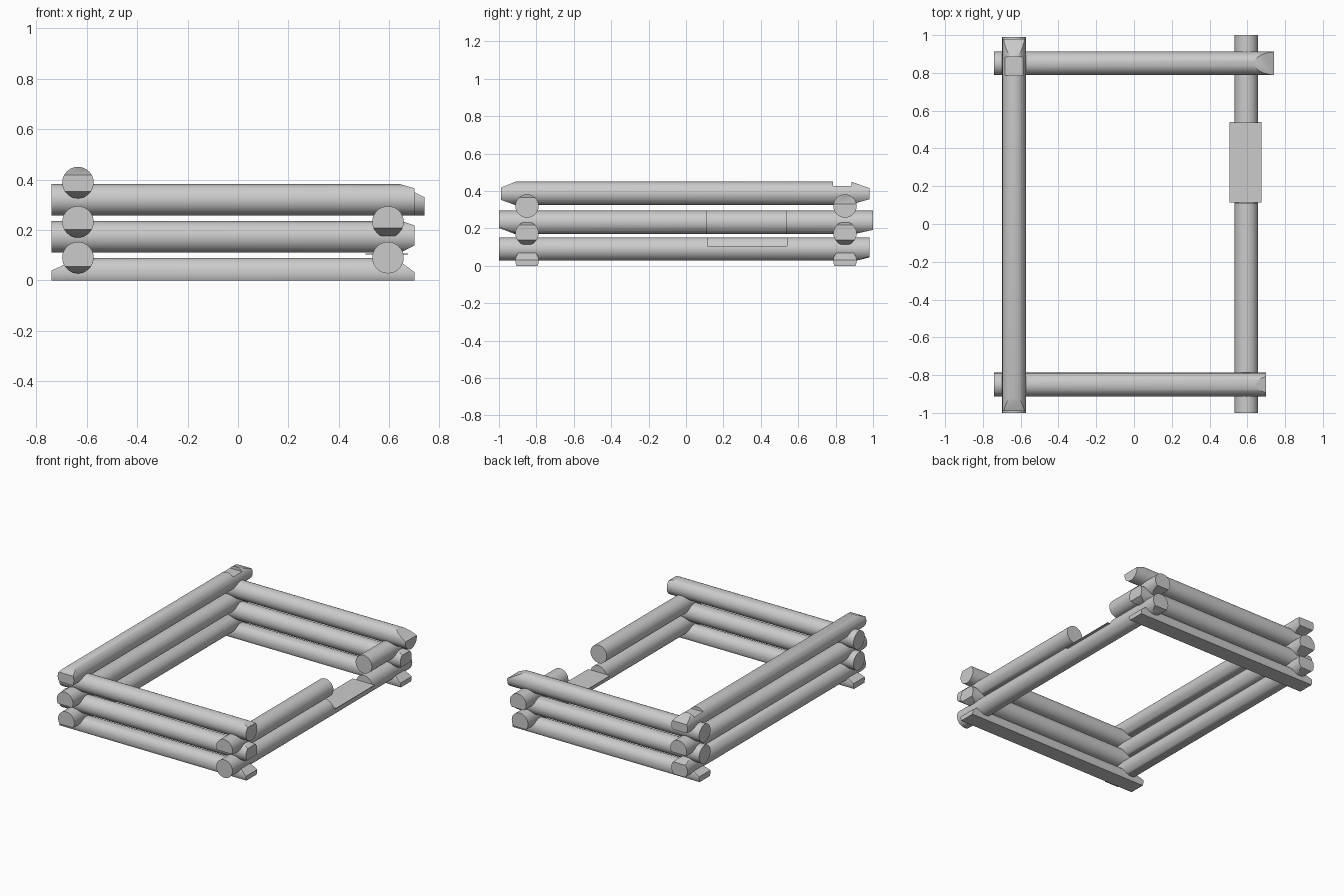
import bpy, bmesh, math
from mathutils import Vector, Matrix

if "Cube" in bpy.data.objects:
    bpy.data.objects.remove(bpy.data.objects["Cube"])

R = 0.0625


def log(name, axis, off, z, a, b, cuts=(), base=False):
    """Log along an axis; cuts are (t0, h0, t1, h1, side) chisel lines seen side-on."""
    bm = bmesh.new()
    rot = Matrix.Rotation(math.pi / 2, 4, 'Y' if axis == 'x' else 'X')
    mid = (a + b) / 2
    loc = Vector((mid, off, z)) if axis == 'x' else Vector((off, mid, z))
    bmesh.ops.create_cone(bm, cap_ends=True, segments=32, radius1=R, radius2=R,
                          depth=b - a, matrix=Matrix.Translation(loc) @ rot)
    planes = []
    for t0, h0, t1, h1, side in cuts:
        n = Vector((-(h1 - h0), t1 - t0)).normalized()
        if n.y * side < 0:
            n = -n
        if axis == 'x':
            planes.append((Vector((t0, off, z + h0)), Vector((n.x, 0, n.y))))
        else:
            planes.append((Vector((off, t0, z + h0)), Vector((0, n.x, n.y))))
    if base:
        planes.append((Vector((0, 0, 0)), Vector((0, 0, -1))))
    for co, no in planes:
        geom = bm.verts[:] + bm.edges[:] + bm.faces[:]
        bmesh.ops.bisect_plane(bm, geom=geom, plane_co=co, plane_no=no, clear_outer=True)
        bmesh.ops.holes_fill(bm, edges=[e for e in bm.edges if e.is_boundary], sides=0)
    bmesh.ops.recalc_face_normals(bm, faces=bm.faces)
    me = bpy.data.meshes.new(name)
    bm.to_mesh(me)
    bm.free()
    ob = bpy.data.objects.new(name, me)
    bpy.context.collection.objects.link(ob)
    bpy.ops.object.select_all(action='DESELECT')
    ob.select_set(True)
    bpy.context.view_layer.objects.active = ob
    bpy.ops.object.shade_smooth_by_angle(angle=math.radians(30))
    return ob


def box(name, lo, hi):
    lo, hi = Vector(lo), Vector(hi)
    bpy.ops.mesh.primitive_cube_add(size=1, location=(lo + hi) / 2)
    ob = bpy.context.object
    ob.name = name
    ob.scale = hi - lo
    return ob


def notch(target, lo, hi):
    cutter = box(target.name + "_cutter", lo, hi)
    cutter.hide_render = True
    cutter.hide_set(True)
    mod = target.modifiers.new("notch", 'BOOLEAN')
    mod.operation = 'DIFFERENCE'
    mod.solver = 'EXACT'
    mod.object = cutter


# Front and back walls: half log at the base, two round logs above
for side, y in (("front", -0.85), ("back", 0.85)):
    log(side + "_base_log", 'x', y, 0.027, -0.74, 0.70,
        [(0.64, 0.05, 0.70, 0.005, 1), (-0.70, 0.03, -0.74, 0.012, 1)], base=True)
    log(side + "_middle_log", 'x', y, 0.173, -0.74, 0.70,
        [(0.65, 0.062, 0.70, 0.045, 1), (0.65, -0.06, 0.70, -0.035, -1)])
log("front_top_log", 'x', -0.85, 0.32, -0.74, 0.70, [(0.64, 0.0625, 0.70, 0.045, 1)])
log("back_top_log", 'x', 0.85, 0.32, -0.74, 0.74, [(0.635, 0.0625, 0.74, 0.01, 1)])

# Left wall: three full logs with chiselled ends
log("left_base_log", 'y', -0.635, 0.09, -0.985, 0.98,
    [(-0.93, -0.06, -0.985, -0.035, -1), (0.92, -0.06, 0.98, -0.045, -1),
     (0.90, 0.06, 0.98, 0.04, 1)])
log("left_middle_log", 'y', -0.635, 0.232, -1.0, 0.99,
    [(-0.92, -0.06, -1.0, -0.03, -1), (0.91, -0.06, 0.99, -0.03, -1)])
left_top = log("left_top_log", 'y', -0.635, 0.3875, -0.99, 0.98,
               [(-0.91, 0.0625, -0.99, 0.03, 1), (-0.92, -0.06, -0.99, -0.035, -1),
                (0.90, 0.056, 0.98, 0.028, 1), (0.88, -0.06, 0.98, -0.032, -1)])
notch(left_top, (-0.72, 0.785, 0.428), (-0.55, 0.885, 0.50))

# Right wall: lower log cut flat at the doorway, upper log split by it
right_base = log("right_base_log", 'y', 0.595, 0.09, -1.0, 0.98,
                 [(0.92, -0.06, 0.98, -0.04, -1)])
notch(right_base, (0.50, 0.115, 0.105), (0.69, 0.54, 0.25))
log("right_middle_log_front", 'y', 0.595, 0.232, -1.0, 0.112,
    [(-0.90, -0.06, -1.0, -0.025, -1)])
log("right_middle_log_back", 'y', 0.595, 0.232, 0.535, 1.0,
    [(0.91, -0.06, 1.0, -0.04, -1)])

# Thin doorway sill
box("doorway_sill", (0.505, 0.115, 0.103), (0.675, 0.54, 0.107))
